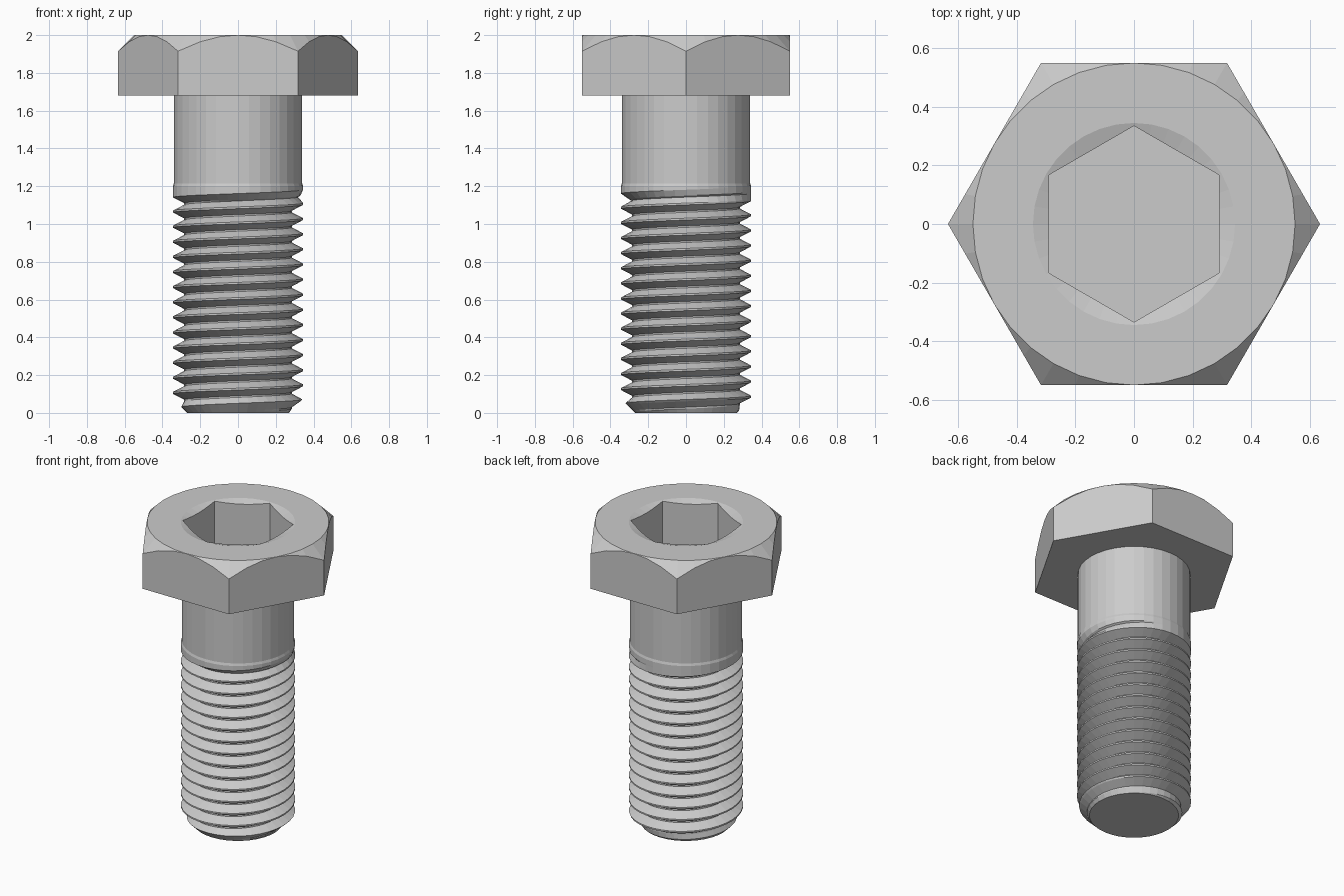
import bpy, bmesh
from math import cos, sin, tau, radians

if "Cube" in bpy.data.objects:
    bpy.data.objects.remove(bpy.data.objects["Cube"])

SEG = 36          # facets around the bolt
PITCH = 0.08
Z0 = 0.066        # height of a thread crest on the +x side
CREST, ROOT = 0.345, 0.285
THREAD_TOP = 1.20


def clamp(v, lo, hi):
    return max(lo, min(hi, v))


def skin(name, profile, tidy=False):
    """Join the (radius, z) profiles returned for each angle into one surface."""
    bm = bmesh.new()
    cols = []
    for i in range(SEG + 1):
        a = tau * i / SEG
        cols.append([bm.verts.new((r * cos(a), r * sin(a), z)) for r, z in profile(i)])
    for c, d in zip(cols, cols[1:]):
        for j in range(len(c) - 1):
            bm.faces.new((c[j], d[j], d[j + 1], c[j + 1]))
    bmesh.ops.remove_doubles(bm, verts=bm.verts, dist=0.0005)
    if tidy:
        bmesh.ops.dissolve_limit(bm, angle_limit=radians(1), verts=bm.verts, edges=bm.edges)
    bmesh.ops.recalc_face_normals(bm, faces=bm.faces)
    mesh = bpy.data.meshes.new(name)
    bm.to_mesh(mesh)
    bm.free()
    obj = bpy.data.objects.new(name, mesh)
    bpy.context.collection.objects.link(obj)
    return obj


# Threaded shank: helical rows, chamfered tip, groove fading out at the top
def shank_profile(i):
    rows = [(0, 0), (0.27, 0)]
    for k in range(-3, 16):
        for frac, groove in ((-0.06, 0), (0.06, 0), (0.45, 1), (0.55, 1)):
            z = Z0 + PITCH * (k + frac + i / SEG)
            fade = clamp((1.16 - z) / 0.04, 0, 1)
            r = CREST - (CREST - ROOT) * groove * fade
            z = clamp(z, 0, THREAD_TOP)
            rows.append((min(r, 0.27 + z), z))
    return rows + [(CREST, THREAD_TOP), (0.34, 1.215), (0.34, 1.68)]


# Hex head: conical top chamfer and a countersunk hex socket
def head_profile(i):
    deg = i * 360 / SEG
    outer = 0.55 / cos(radians(deg % 60 - 30))
    socket = 0.29 / cos(radians((deg + 30) % 60 - 30))
    return [(0.34, 1.68), (outer, 1.68), (outer, 2.55 - outer), (0.55, 2.0),
            (0.345, 2.0), (socket, 2.0 - (0.345 - socket) * 0.3),
            (socket, 1.65), (0, 1.65)]


skin("threaded_shank", shank_profile)
skin("hex_head", head_profile, tidy=True)
